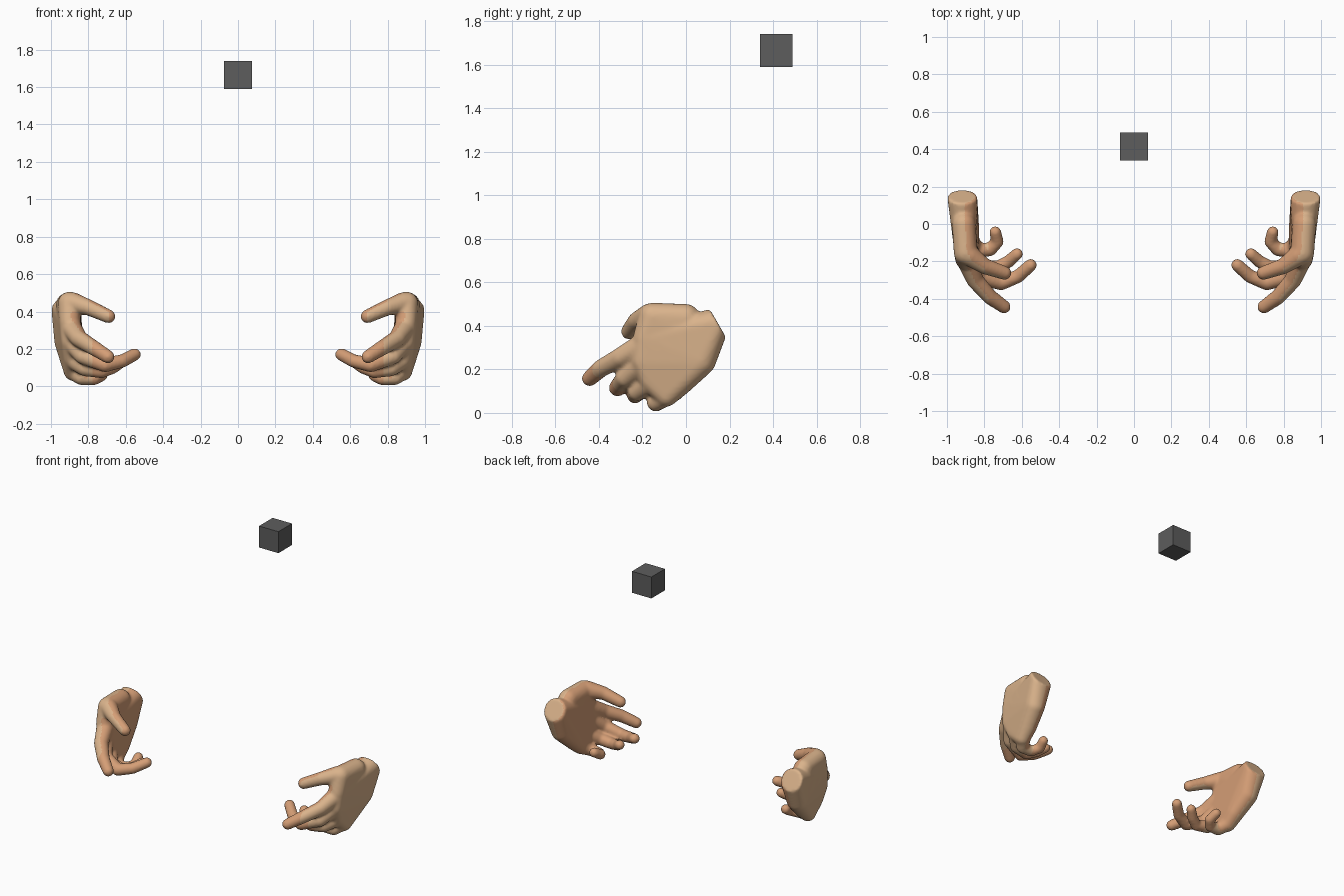
import bpy, bmesh, math
from mathutils import Vector

if "Cube" in bpy.data.objects:
    bpy.data.objects.remove(bpy.data.objects["Cube"])


def material(name, rgb):
    m = bpy.data.materials.new(name)
    m.diffuse_color = (*rgb, 1)
    m.use_nodes = True
    m.node_tree.nodes["Principled BSDF"].inputs["Base Color"].default_value = m.diffuse_color
    return m


back_skin = material("back_of_hand_skin", (0.70, 0.45, 0.26))
palm_skin = material("palm_skin", (0.66, 0.34, 0.18))
dark_grey = material("dark_grey", (0.11, 0.11, 0.11))


def hull(bm, balls, extra=()):
    """Add the convex hull of some balls (x, y, z, r) and extra points."""
    tmp = bmesh.new()
    for x, y, z, r in balls:
        res = bmesh.ops.create_icosphere(tmp, subdivisions=3, radius=r)
        bmesh.ops.translate(tmp, verts=res["verts"], vec=(x, y, z))
    pts = [v.co.copy() for v in tmp.verts] + list(extra)
    tmp.free()
    verts = [bm.verts.new(p) for p in pts]
    res = bmesh.ops.convex_hull(bm, input=verts)
    junk = [v for v in verts if v.is_valid and not v.link_faces]
    bmesh.ops.delete(bm, geom=junk, context="VERTS")


def chain(bm, balls):
    """Tapered limb: a hull over each pair of neighbouring balls."""
    for a, b in zip(balls, balls[1:]):
        hull(bm, [a, b])


# Flat, tilted end of the wrist
side, down = Vector((1, 0, 0)), Vector((0, 0.5, -0.866))
wrist = [Vector((0.918, 0.146, 0.413)) + side * 0.08 * math.cos(a) + down * 0.074 * math.sin(a)
         for a in (i * math.tau / 32 for i in range(32))]

# Palm mass: heel and knuckles
palm = [
    (0.912, 0.068, 0.24, 0.07), (0.887, -0.03, 0.138, 0.06),
    (0.88, -0.09, 0.08, 0.052), (0.882, -0.165, 0.15, 0.052),
    (0.89, -0.20, 0.24, 0.056), (0.898, -0.185, 0.34, 0.058),
]
thumb_mass = [
    (0.91, 0.0, 0.438, 0.063), (0.90, -0.155, 0.443, 0.063),
    (0.90, -0.19, 0.34, 0.055), (0.91, 0.03, 0.34, 0.065),
]
digits = [
    # thumb
    [(0.885, -0.165, 0.446, 0.058), (0.80, -0.225, 0.422, 0.043), (0.692, -0.262, 0.374, 0.037)],
    # index
    [(0.89, -0.20, 0.31, 0.056), (0.85, -0.30, 0.255, 0.046), (0.77, -0.39, 0.205, 0.041),
     (0.695, -0.443, 0.158, 0.036)],
    # middle
    [(0.885, -0.20, 0.23, 0.052), (0.83, -0.28, 0.16, 0.043), (0.71, -0.315, 0.115, 0.040),
     (0.62, -0.28, 0.135, 0.036), (0.553, -0.22, 0.17, 0.034)],
    # ring
    [(0.88, -0.16, 0.14, 0.05), (0.82, -0.225, 0.095, 0.041), (0.73, -0.235, 0.08, 0.037),
     (0.67, -0.20, 0.10, 0.034), (0.625, -0.16, 0.13, 0.032)],
    # little
    [(0.875, -0.09, 0.08, 0.05), (0.84, -0.14, 0.048, 0.041), (0.77, -0.137, 0.042, 0.036),
     (0.73, -0.095, 0.06, 0.034), (0.742, -0.043, 0.09, 0.032)],
]


def build_hand(name, sign):
    bm = bmesh.new()
    hull(bm, palm, wrist)
    hull(bm, thumb_mass)
    for d in digits:
        chain(bm, d)
    bmesh.ops.recalc_face_normals(bm, faces=bm.faces)
    if sign < 0:
        for v in bm.verts:
            v.co.x *= -1
        bmesh.ops.reverse_faces(bm, faces=bm.faces)
    mesh = bpy.data.meshes.new(name)
    bm.to_mesh(mesh)
    bm.free()
    ob = bpy.data.objects.new(name, mesh)
    bpy.context.collection.objects.link(ob)
    bpy.ops.object.select_all(action="DESELECT")
    ob.select_set(True)
    bpy.context.view_layer.objects.active = ob
    # Fuse the parts into one soft skin
    rm = ob.modifiers.new("fuse", "REMESH")
    rm.mode = "VOXEL"
    rm.voxel_size = 0.009
    sm = ob.modifiers.new("soften", "SMOOTH")
    sm.factor = 0.5
    sm.iterations = 7
    bpy.ops.object.modifier_apply(modifier="fuse")
    bpy.ops.object.modifier_apply(modifier="soften")
    # Inner side and curled fingers get the warmer palm tone
    ob.data.materials.append(back_skin)
    ob.data.materials.append(palm_skin)
    for p in ob.data.polygons:
        inward = -sign * p.normal.x
        curled = abs(p.center.x) < 0.78 and p.center.z < 0.3
        p.material_index = 1 if inward > 0.12 or curled else 0
    bpy.ops.object.shade_smooth_by_angle(angle=math.radians(45))


build_hand("left_hand", 1)
build_hand("right_hand", -1)

# Floating head marker cube
bpy.ops.mesh.primitive_cube_add(size=0.15, location=(0, 0.415, 1.665))
cube = bpy.context.object
cube.name = "head_cube"
cube.data.materials.append(dark_grey)
